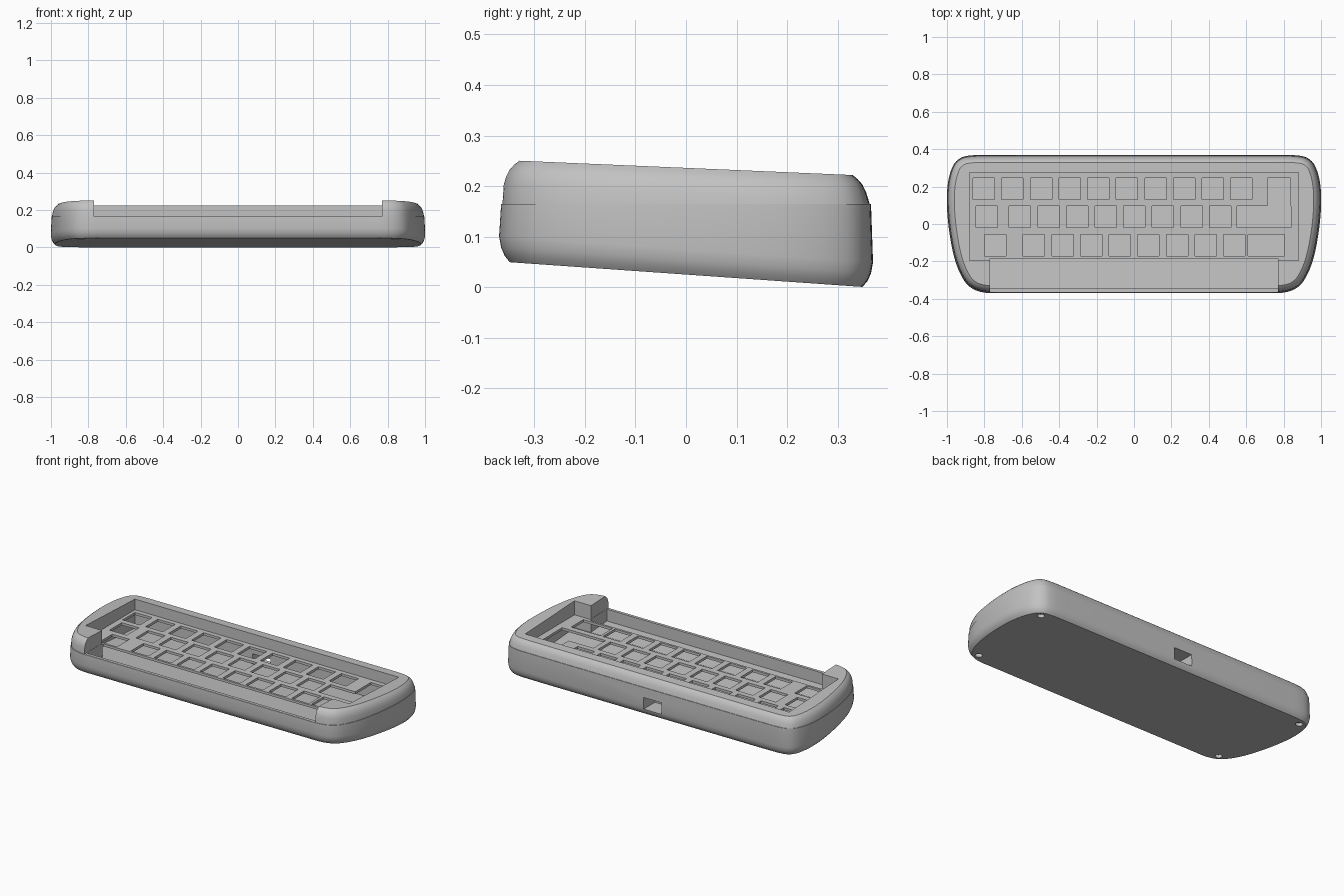
import bpy, bmesh, math
from mathutils import Vector

if "Cube" in bpy.data.objects:
    bpy.data.objects.remove(bpy.data.objects["Cube"], do_unlink=True)

GREY = bpy.data.materials.new("case grey")
GREY.use_nodes = True
GREY.diffuse_color = (.54, .54, .54, 1)
GREY.node_tree.nodes["Principled BSDF"].inputs["Base Color"].default_value = (.54, .54, .54, 1)


def under(dz):
    """Height above the sloping underside."""
    return lambda y: 0.025 - 0.07 * y + dz


def rim(dz):
    """Height below the sloping top rim."""
    return lambda y: 0.236 - 0.043 * y - dz


def level(z):
    return lambda y: z


def make(name, bm):
    bmesh.ops.recalc_face_normals(bm, faces=bm.faces)
    me = bpy.data.meshes.new(name)
    bm.to_mesh(me)
    bm.free()
    me.materials.append(GREY)
    ob = bpy.data.objects.new(name, me)
    bpy.context.collection.objects.link(ob)
    return ob


# Plan outline: right half as a smooth curve, then mirrored
half = [Vector(p) for p in (
    (.70, -.369), (.79, -.368), (.86, -.348), (.91, -.30), (.955, -.20), (.985, -.06),
    (1, .09), (.996, .21), (.973, .30), (.935, .348), (.87, .367), (.72, .37))]


def smooth_curve(pts, steps=6):
    ext = [2 * pts[0] - pts[1]] + pts + [2 * pts[-1] - pts[-2]]
    out = []
    for a, b, c, d in zip(ext, ext[1:], ext[2:], ext[3:]):
        for i in range(steps):
            t = i / steps
            out.append(0.5 * (2 * b + (c - a) * t + (2 * a - 5 * b + 4 * c - d) * t * t
                              + (3 * b - a - 3 * c + d) * t ** 3))
    return out + [pts[-1]]


right = smooth_curve(half)
outline = right + [Vector((-p.x, p.y)) for p in reversed(right)]


def inset_outline(d):
    n, res = len(outline), []
    for i, p in enumerate(outline):
        t = (outline[(i + 1) % n] - outline[i - 1]).normalized()
        res.append(p + Vector((-t.y, t.x)) * d)
    return res


def loft(name, rings):
    """Each ring is (inset, height function)."""
    bm = bmesh.new()
    loops = [[bm.verts.new((p.x, p.y, h(p.y))) for p in inset_outline(d)] for d, h in rings]
    n = len(outline)
    for lo, hi in zip(loops, loops[1:]):
        for i in range(n):
            j = (i + 1) % n
            bm.faces.new((lo[i], lo[j], hi[j], hi[i]))
    bm.faces.new(loops[0][::-1])
    bm.faces.new(loops[-1])
    return make(name, bm)


# Rounded outer case with a fine step where the two halves meet
case = loft("keyboard_case", [
    (.021, under(0)), (.011, under(.012)), (.004, under(.028)), (0, under(.05)),
    (.004, level(.1645)), (.0065, level(.165)),
    (.009, rim(.048)), (.014, rim(.032)), (.021, rim(.018)),
    (.030, rim(.008)), (.040, rim(0))])


def boxes(name, limits):
    """Each box is (x0, x1, y0, y1, bottom height function, top height function)."""
    bm = bmesh.new()
    for x0, x1, y0, y1, low, high in limits:
        for v in bmesh.ops.create_cube(bm, size=1)["verts"]:
            y = y1 if v.co.y > 0 else y0
            v.co = (x1 if v.co.x > 0 else x0, y, (high if v.co.z > 0 else low)(y))
    return make(name, bm)


def cut(target, cutter):
    cutter.hide_render = True
    mod = target.modifiers.new("cut", "BOOLEAN")
    mod.operation = "DIFFERENCE"
    mod.solver = "EXACT"
    mod.object = cutter
    bpy.context.view_layer.objects.active = target
    bpy.ops.object.modifier_apply(modifier=mod.name)
    bpy.data.objects.remove(cutter, do_unlink=True)


# Key openings: (first centre, count, row bottom, row top)
PITCH, KEY = 0.153, 0.0575
ROWS = (.130, -.020, -.172)
HEIGHT = .117
PLATE = .160
LOW, HIGH = level(PLATE - .03), level(PLATE + .03)
keys = []
for first, count, y in ((-.803, 10, ROWS[0]), (-.786, 1, ROWS[1]), (-.61, 8, ROWS[1]),
                        (-.743, 1, ROWS[2]), (-.535, 8, ROWS[2])):
    for k in range(count):
        c = first + k * PITCH
        keys.append((c - KEY, c + KEY, y, y + HEIGHT, LOW, HIGH))
# Wide openings at the right end
keys.append((.55, .84, ROWS[1], ROWS[1] + HEIGHT, LOW, HIGH))
keys.append((.61, .805, ROWS[2], ROWS[2] + HEIGHT, LOW, HIGH))

# Pocket above the key plate, low front edge, hollow interior below the plate
TOP = level(.4)
cut(case, boxes("pocket_cutter", [(-.88, .88, -.195, .275, level(PLATE), TOP)]))
cut(case, boxes("front_notch_cutter", [(-.77, .77, -.5, -.19, level(.166), TOP)]))
cut(case, boxes("interior_cutter",
                [(-.878, .878, -.193, .273, under(.045), level(PLATE - .015))]))
# Open slot behind the front wall, down to the floor
cut(case, boxes("front_slot_cutter", [(-.769, .769, -.345, -.185, under(.046), level(.3))]))
# Keys, the stepped corner key and the rear port
cut(case, boxes("key_cutter", keys))
cut(case, boxes("corner_key_cutter", [(.715, .838, .08, .245, LOW, HIGH)]))
cut(case, boxes("port_cutter", [(-.095, .025, .26, .5, level(.035), level(.105))]))

# Screw recesses in the underside
bm = bmesh.new()
for x, y in ((.905, .30), (.84, -.295)):
    for s in (1, -1):
        made = bmesh.ops.create_cone(bm, cap_ends=True, segments=20, radius1=.02,
                                     radius2=.02, depth=.04)
        bmesh.ops.translate(bm, verts=made["verts"], vec=(s * x, y, under(0)(y)))
cut(case, make("screw_cutter", bm))

bpy.ops.object.select_all(action="DESELECT")
case.select_set(True)
bpy.context.view_layer.objects.active = case
bpy.ops.object.shade_smooth_by_angle(angle=math.radians(28))
